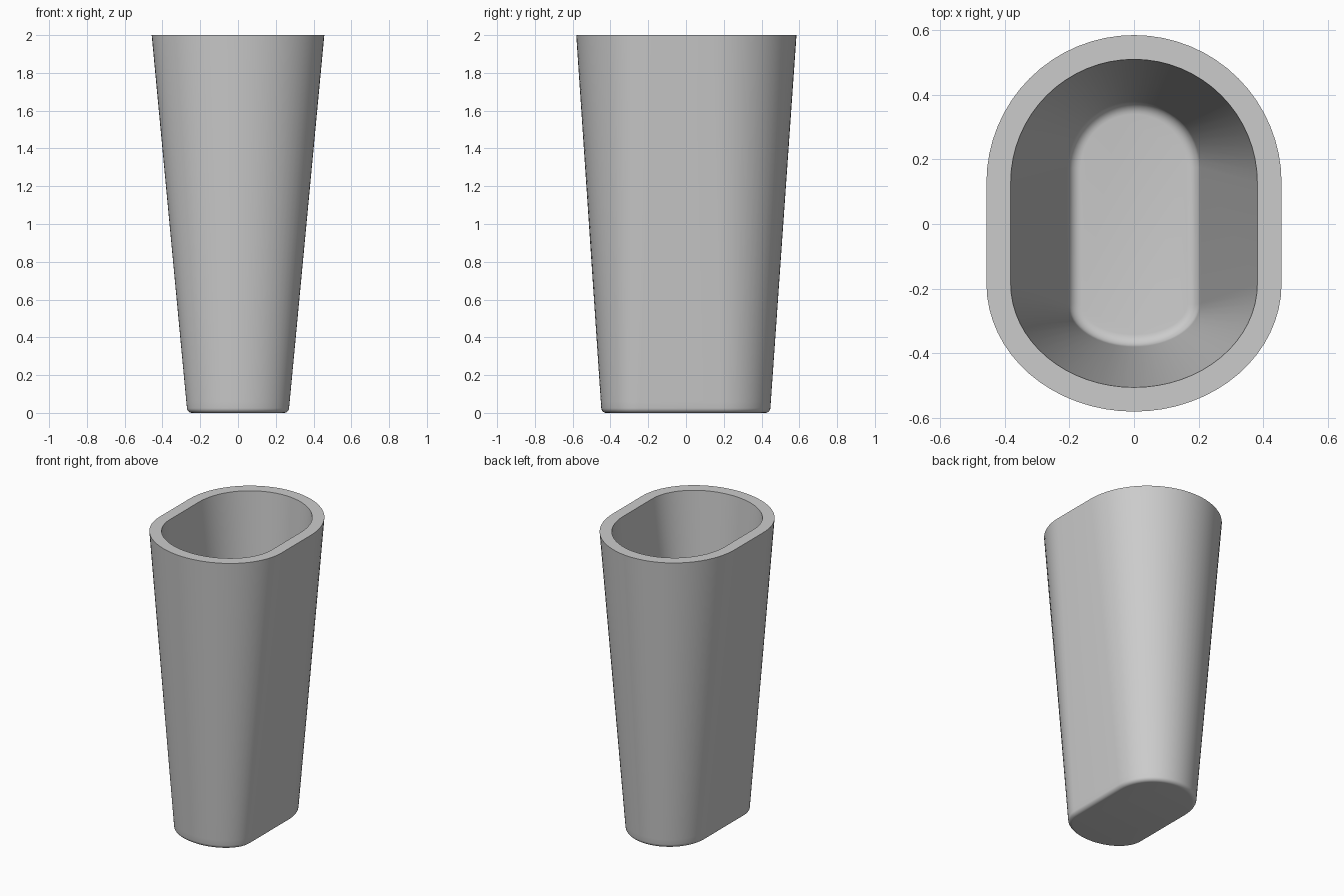
import bpy, bmesh
from math import sin, cos, pi, radians

default = bpy.data.objects.get("Cube")
if default:
    bpy.data.objects.remove(default, do_unlink=True)

HEIGHT, WALL, FLOOR = 2.0, 0.075, 0.075
OUTER_FILLET, INNER_FILLET = 0.025, 0.035
ARC_STEPS, FILLET_STEPS = 32, 6

grey = bpy.data.materials.new("plain grey")
grey.use_nodes = True
colour = (0.6, 0.6, 0.6, 1)
grey.diffuse_color = colour
grey.node_tree.nodes["Principled BSDF"].inputs["Base Color"].default_value = colour


def outline(z, inset):
    """Tapered oblong: round back, flatter front, straight sides."""
    t = z / HEIGHT
    half = 0.268 + 0.189 * t
    back, back_start = 0.445 + 0.14 * t, 0.177 - 0.049 * t
    front, front_start = 0.447 + 0.134 * t, 0.25 - 0.065 * t
    points = []
    for centre, depth, side in ((back_start, back - back_start, 1),
                                (-front_start, front - front_start, -1)):
        for i in range(ARC_STEPS + 1):
            a = pi * i / ARC_STEPS
            points.append((side * (half - inset) * cos(a),
                           centre + side * (depth - inset) * sin(a), z))
    return points


def fillet(base, radius, inset):
    """Heights and insets of a rounded bottom edge, from the base upward."""
    steps = [pi / 2 * i / FILLET_STEPS for i in range(FILLET_STEPS + 1)]
    return [(base + radius * (1 - cos(a)), inset + radius * (1 - sin(a))) for a in steps]


# Outer wall up from the base, over the rim, down the inner wall to the floor
levels = fillet(0, OUTER_FILLET, 0) + [(0.06, 0), (HEIGHT, 0)]
levels += [(HEIGHT, WALL), (FLOOR + 0.07, WALL)]
levels += fillet(FLOOR, INNER_FILLET, WALL)[::-1]

bm = bmesh.new()
rings = [[bm.verts.new(p) for p in outline(z, inset)] for z, inset in levels]
for low, high in zip(rings, rings[1:]):
    for i in range(len(low)):
        j = (i + 1) % len(low)
        bm.faces.new((low[i], low[j], high[j], high[i]))
bm.faces.new(rings[0][::-1])
bm.faces.new(rings[-1])
bmesh.ops.recalc_face_normals(bm, faces=bm.faces)

mesh = bpy.data.meshes.new("tapered_cup")
bm.to_mesh(mesh)
bm.free()
mesh.materials.append(grey)
cup = bpy.data.objects.new("tapered_cup", mesh)
bpy.context.collection.objects.link(cup)

# Smooth walls with crisp rim edges
bpy.ops.object.select_all(action='DESELECT')
cup.select_set(True)
bpy.context.view_layer.objects.active = cup
bpy.ops.object.shade_smooth_by_angle(angle=radians(40))
